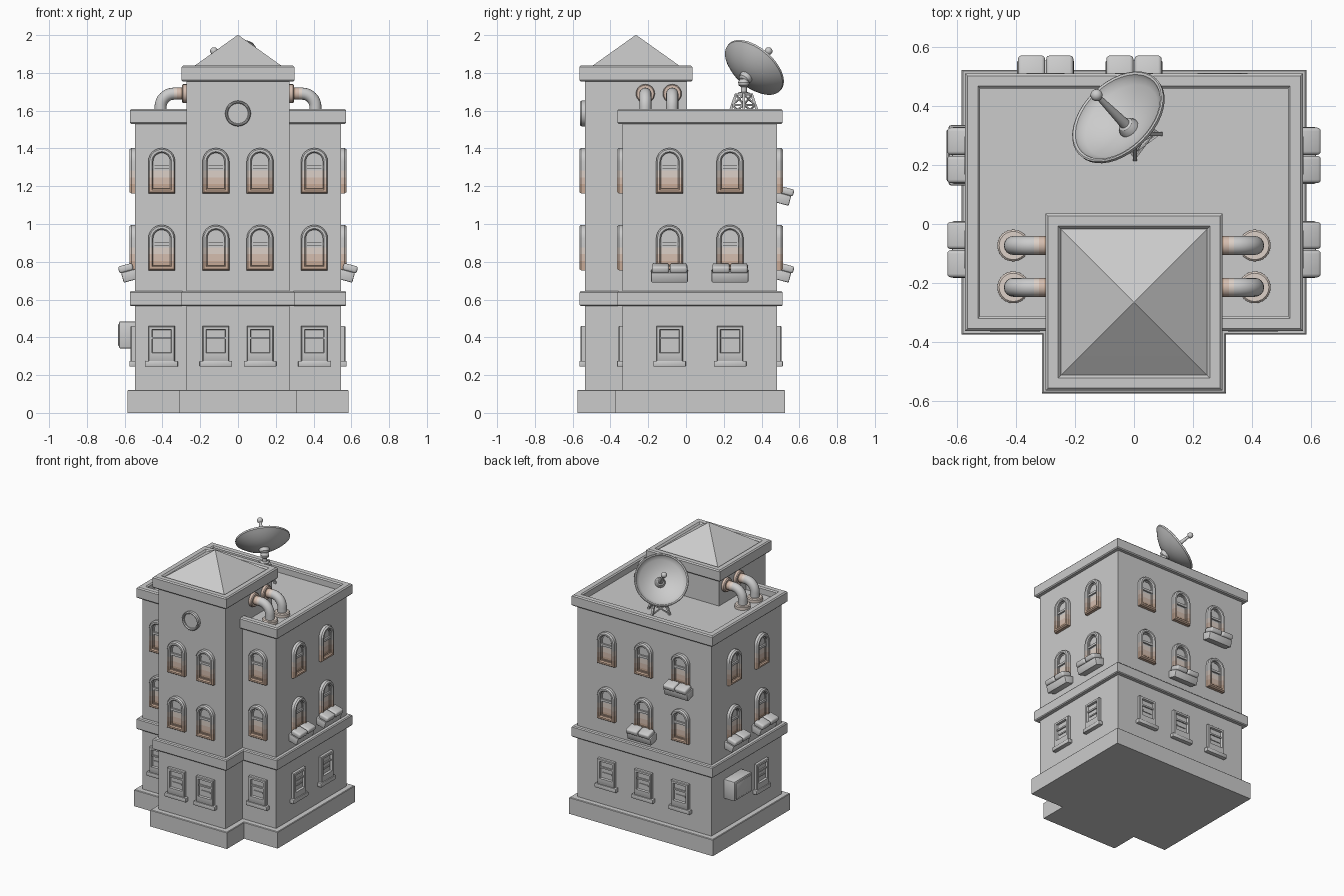
import bpy, bmesh
from math import pi, sin, cos, radians
from mathutils import Matrix, Vector

if "Cube" in bpy.data.objects:
    bpy.data.objects.remove(bpy.data.objects["Cube"])


def mat(name, r, g, b):
    m = bpy.data.materials.new(name)
    m.diffuse_color = (r, g, b, 1)
    m.use_nodes = True
    m.node_tree.nodes["Principled BSDF"].inputs["Base Color"].default_value = m.diffuse_color
    return m


PLAIN = mat("plain_grey", .8, .8, .8)
RUST = [PLAIN, mat("rust_light", .72, .63, .57), mat("rust_mid", .66, .51, .43), mat("rust_dark", .58, .41, .31)]


def finish(bm, name, M=Matrix(), mats=(), link=True):
    bmesh.ops.recalc_face_normals(bm, faces=bm.faces[:])
    me = bpy.data.meshes.new(name)
    bm.to_mesh(me)
    bm.free()
    for m in mats:
        me.materials.append(m)
    me.shade_smooth()
    me.set_sharp_from_angle(angle=radians(32))
    return place(me, name, M) if link else me


def place(me, name, M):
    ob = bpy.data.objects.new(name, me)
    ob.matrix_world = M
    bpy.context.scene.collection.objects.link(ob)
    return ob


def loft(bm, loops, start=True, end=True):
    """Skin equal-length closed loops, optionally capping the ends."""
    rows = [[bm.verts.new(p) for p in lp] for lp in loops]
    n = len(rows[0])
    for a, b in zip(rows, rows[1:]):
        for i in range(n):
            bm.faces.new((a[i], a[(i + 1) % n], b[(i + 1) % n], b[i]))
    if start:
        bm.faces.new(rows[0])
    if end:
        bm.faces.new(rows[-1])
    return rows


def add_box(bm, lo, hi, bevel=0.0, segs=2):
    lo, hi = Vector(lo), Vector(hi)
    M = Matrix.Translation((lo + hi) / 2) @ Matrix.Diagonal((*(hi - lo), 1))
    vs = bmesh.ops.create_cube(bm, size=1, matrix=M)["verts"]
    if bevel:
        es = list({e for v in vs for e in v.link_edges})
        bmesh.ops.bevel(bm, geom=es, offset=bevel, segments=segs, profile=.5, affect='EDGES')


def lathe(name, profile, M=Matrix(), segs=24, mats=()):
    bm = bmesh.new()
    loft(bm, [[(r * cos(2 * pi * i / segs), r * sin(2 * pi * i / segs), z) for i in range(segs)]
              for r, z in profile])
    return finish(bm, name, M, mats)


def rect_ring(name, x, y0, y1, profile):
    bm = bmesh.new()
    loft(bm, [[(-x + d, y0 + d, z), (x - d, y0 + d, z), (x - d, y1 - d, z), (-x + d, y1 - d, z)]
              for d, z in profile])
    finish(bm, name)


def plan_ring(name, profile):
    """Extrusion of the whole building outline, profile = (offset, z)."""
    bm = bmesh.new()
    loops = []
    for o, z in profile:
        half = [(.272 + o, -.535 - o), (.272 + o, -.335 - o), (.545 + o, -.335 - o), (.545 + o, .483 + o)]
        loops.append([(x, y, z) for x, y in half] + [(-x, y, z) for x, y in reversed(half)])
    loft(bm, loops)
    finish(bm, name)


# Walls, plinth, band course, parapets and hipped tower roof
for nm, lo, hi in (("main_walls", (-.545, -.335, .1), (.545, .483, 1.55)),
                   ("tower_walls", (-.272, -.535, .1), (.272, .005, 1.79))):
    bm = bmesh.new()
    add_box(bm, lo, hi)
    finish(bm, nm)
plan_ring("plinth", [(.04, 0), (.04, .118), (.036, .122), (-.02, .122)])
plan_ring("band_course", [(-.02, .565), (.023, .565), (.028, .571), (.028, .638), (.022, .645), (-.02, .645)])
rect_ring("main_parapet_roof", .573, -.363, .511,
          [(.04, 1.53), (.006, 1.53), (0, 1.537), (0, 1.602), (.008, 1.61), (.043, 1.61), (.051, 1.602), (.051, 1.56)])
rect_ring("tower_cornice_roof", .3, -.565, .035,
          [(.04, 1.755), (.006, 1.755), (0, 1.762), (0, 1.83), (.008, 1.838), (.042, 1.838),
           (.048, 1.832), (.052, 1.825), (.292, 1.996), (.298, 2.0)])


# Arched window: outward is -y, wall plane y = 0, bottom z = 0
def arch(d, y, w=.071, h=.24):
    zc, r = h - w, w - d
    side = [d, .05, .085, .12]
    return ([(-r, y, z) for z in side] + [(-r * cos(pi * i / 12), y, zc + r * sin(pi * i / 12)) for i in range(13)]
            + [(r, y, z) for z in reversed(side)])


bm = bmesh.new()
rows = loft(bm, [arch(0, .005), arch(0, -.02), arch(.007, -.03), arch(.019, -.03), arch(.026, -.022),
                 arch(.026, -.012), arch(.033, -.012), arch(.033, -.006)], end=False)
pane = rows[-1]
n = len(pane)
for i in range(n // 2):
    q = list(dict.fromkeys((pane[i], pane[i + 1], pane[n - 2 - i], pane[n - 1 - i])))
    if len(q) > 2:
        bm.faces.new(q)
add_box(bm, (-.045, -.018, .132), (.045, 0, .148))
for f in bm.faces:
    z = f.calc_center_median().z
    f.material_index = 3 if z < .05 else 2 if z < .086 else 1 if z < .121 else 0
arched = finish(bm, "arched_window", mats=RUST, link=False)


# Ground-floor sash window with sill
def rect(d, y, b):
    return [(-.07 + d, y, b), (.07 - d, y, b), (.07 - d, y, .215 - d), (-.07 + d, y, .215 - d)]


bm = bmesh.new()
loft(bm, [rect(0, .005, .02), rect(0, -.018, .02), rect(.004, -.023, .03), rect(.018, -.023, .072),
          rect(.021, -.008, .075)])
add_box(bm, (-.086, -.03, 0), (.086, .005, .03), .004)
add_box(bm, (-.05, -.017, .147), (.05, 0, .158))
add_box(bm, (-.035, -.014, .108), (.04, 0, .118))
sash = finish(bm, "sash_window", link=False)

# Window box: tilted tray with two rounded clumps
bm = bmesh.new()
add_box(bm, (-.097, -.075, -.048), (.097, .015, .006), .006)
for s in (-1, 1):
    c = s * .048
    add_box(bm, (c - .046, -.084, .004), (c + .046, -.006, .042), .012, 3)
bm.transform(Matrix.Rotation(radians(15), 4, 'X'))
planter = finish(bm, "planter", link=False)


def wall(angle, x, y, z):
    return Matrix.Translation((x, y, z)) @ Matrix.Rotation(radians(angle), 4, 'Z')


# Every window position: (turn, x, y, label)
spots = [(0, s * .404, -.335, "front") for s in (-1, 1)] + [(0, s * .117, -.535, "tower") for s in (-1, 1)]
spots += [(s * 90, s * .545, y, "side") for s in (-1, 1) for y in (-.087, .233)]
spots += [(180, x, .483, "back") for x in (-.3, 0, .3)]
for a, x, y, lab in spots:
    for z in (.755, 1.162):
        place(arched, lab + "_arched_window", wall(a, x, y, z))
        low = z < 1
        if (lab == "side" and low) or (lab == "back" and ((x == 0 and low) or (x < 0 and not low))):
            place(planter, lab + "_planter", wall(a, x, y, z))
    if not (a == -90 and y > 0):
        place(sash, lab + "_sash_window", wall(a, x, y, .245))

# Air conditioner on the left wall
bm = bmesh.new()
add_box(bm, (-.63, .13, .34), (-.53, .336, .485), .01)
add_box(bm, (-.636, .145, .355), (-.62, .321, .47), .005)
finish(bm, "air_conditioner")

# Round window on the tower
lathe("round_window", [(.068, -.005), (.068, .018), (.063, .025), (.058, .025), (.053, .018), (.053, .01)],
      Matrix.Translation((0, -.535, 1.585)) @ Matrix.Rotation(pi / 2, 4, 'X'), 32)

# Elbow pipes between tower and roof
path = [(.265, 1.69, 0), (.305, 1.69, 0), (.322, 1.69, 0), (.34, 1.69, 0)]
path += [(.34 + .07 * sin(t), 1.62 + .07 * cos(t), -t) for t in [pi / 2 * k / 8 for k in range(1, 9)]]
path += [(.41, 1.555, -pi / 2)]
for s in (-1, 1):
    for y in (-.073, -.215):
        bm = bmesh.new()
        loft(bm, [[(s * (px - .032 * sin(p) * sin(t)), y + .032 * cos(p), pz + .032 * sin(p) * cos(t))
                   for p in [2 * pi * k / 16 for k in range(16)]] for px, pz, t in path])
        for f in bm.faces:
            x = abs(f.calc_center_median().x)
            f.material_index = 3 if x < .306 else 2 if x < .323 else 1 if x < .341 else 0
        finish(bm, "elbow_pipe", mats=RUST)
        lathe("pipe_collar", [(.05, -.005), (.05, .018), (.045, .024), (.03, .024)],
              Matrix.Translation((s * .272, y, 1.69)) @ Matrix.Rotation(s * pi / 2, 4, 'Y'), mats=RUST[2:])
        lathe("pipe_flange", [(.054, -.005), (.054, .02), (.048, .026), (.03, .026)],
              Matrix.Translation((s * .41, y, 1.56)), mats=RUST[1:])

# Satellite dish: bowl, feed arm and receiver along its axis
axis = Vector((-.543, .551, .633)).normalized()
D = Matrix.Translation(Vector((-.054, .363, 1.83)) - axis * .075) @ axis.to_track_quat('Z', 'Y').to_matrix().to_4x4()
R = .183
bowl = [(R * k / 10, .075 * (k / 10) ** 2) for k in range(1, 11)]
lathe("dish_bowl", [(r, z - .008) for r, z in bowl] + [(R + .001, .078), (R - .004, .081), (R - .012, .078)]
      + [(r, z + .004) for r, z in reversed(bowl[:-1])], D, 40)
lathe("dish_feed", [(.036, 0), (.036, .012), (.026, .03), (.018, .034), (.009, .2)], D, 16)
lathe("dish_receiver", [(.02 * sin(pi * k / 10) + .0005, .21 - .02 * cos(pi * k / 10)) for k in range(11)], D, 16)
lathe("dish_back_hub", [(.02, -.035), (.03, -.028), (.036, -.006), (.036, .002)], D, 16)

# Dish stand: pivot on a braced four-leg truss
P = Vector((.004, .306, 0))
lathe("dish_pivot", [(.03, 1.685), (.03, 1.695), (.016, 1.7), (.016, 1.725), (.028, 1.735), (.03, 1.75), (.02, 1.768)],
      Matrix.Translation(P), 16)


def strut(bm, a, b, r):
    d = b - a
    M = Matrix.Translation((a + b) / 2) @ d.to_track_quat('Z', 'Y').to_matrix().to_4x4()
    bmesh.ops.create_cube(bm, size=1, matrix=M @ Matrix.Diagonal((r, r, d.length, 1)))


def leg(k, z):
    r = .085 - .045 * (z - 1.56) / .13
    return P + Vector((r * cos(k * pi / 2), r * sin(k * pi / 2), z))


bm = bmesh.new()
for k in range(4):
    strut(bm, leg(k, 1.555), leg(k, 1.69), .014)
    for z0, z1 in ((1.57, 1.63), (1.63, 1.685)):
        strut(bm, leg(k, z0), leg(k + 1, z1), .008)
        strut(bm, leg(k + 1, z0), leg(k, z1), .008)
        strut(bm, leg(k, z1), leg(k + 1, z1), .009)
finish(bm, "dish_truss")
lathe("dish_stand_plate", [(.046, 1.68), (.046, 1.69)], Matrix.Translation(P) , 4)
